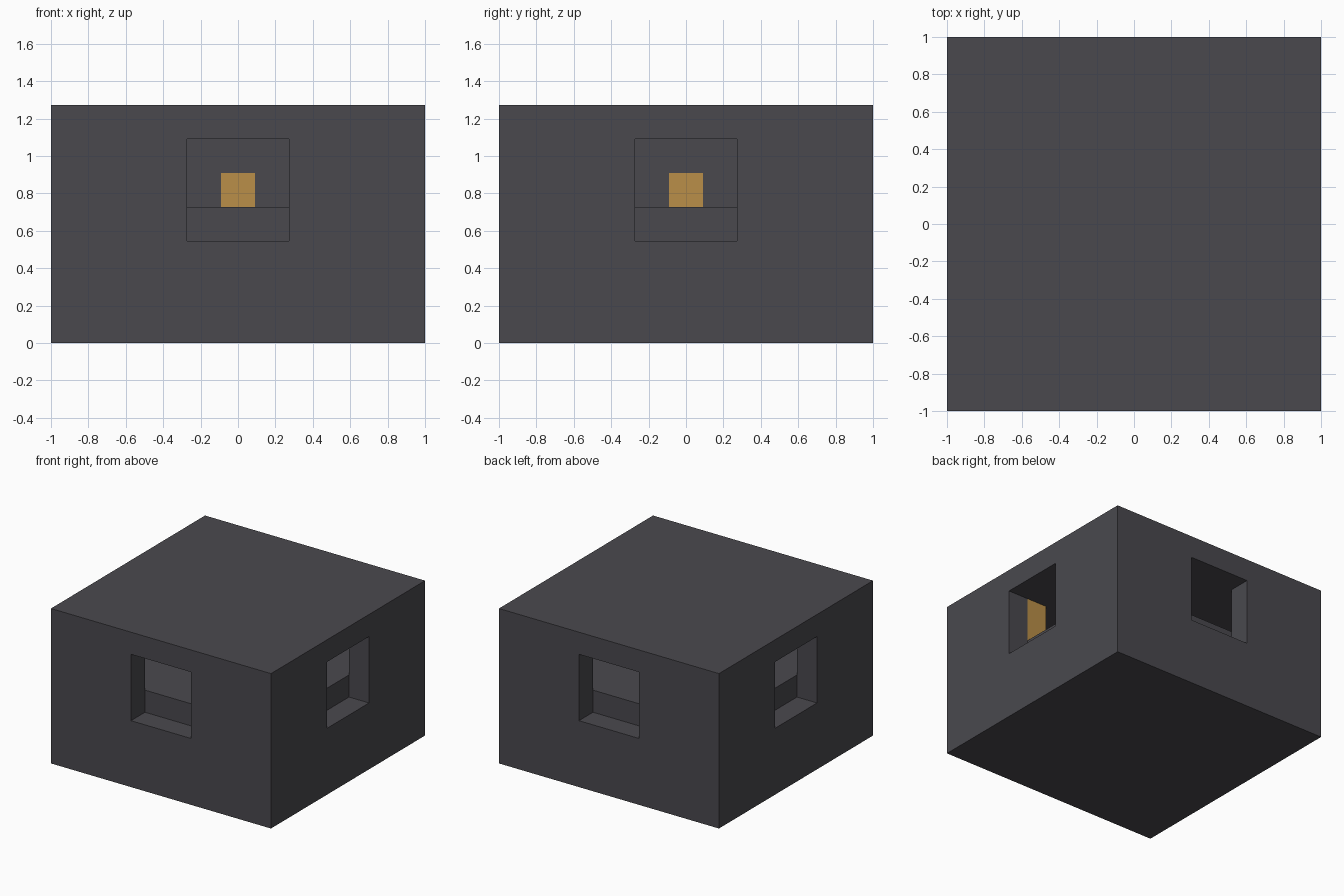
import bpy
import bmesh
from math import pi
from mathutils import Matrix, Vector

U = 2 / 11  # one building block

if "Cube" in bpy.data.objects:
    bpy.data.objects.remove(bpy.data.objects["Cube"], do_unlink=True)


def material(name, color):
    mat = bpy.data.materials.new(name)
    mat.use_nodes = True
    mat.diffuse_color = (*color, 1)
    bsdf = next(n for n in mat.node_tree.nodes if n.type == "BSDF_PRINCIPLED")
    bsdf.inputs["Base Color"].default_value = (*color, 1)
    return mat


stone = material("dark_stone", (0.068, 0.066, 0.076))
gold = material("gold", (0.49, 0.275, 0.065))


def add_object(name, bm, mat):
    bmesh.ops.recalc_face_normals(bm, faces=bm.faces)
    mesh = bpy.data.meshes.new(name)
    bm.to_mesh(mesh)
    bm.free()
    mesh.materials.append(mat)
    obj = bpy.data.objects.new(name, mesh)
    bpy.context.collection.objects.link(obj)
    return obj


def box(name, center, size, mat):
    """Box with center and size given in blocks."""
    bm = bmesh.new()
    bmesh.ops.create_cube(bm, size=1)
    bmesh.ops.scale(bm, vec=Vector(size) * U, verts=bm.verts)
    bmesh.ops.translate(bm, vec=Vector(center) * U, verts=bm.verts)
    return add_object(name, bm, mat)


# Outer building mass
shell = box("building_shell", (0, 0, 3.5), (11, 11, 7), stone)

# Cutter: square room with a window arm on each side, extruded upward
quarter = [(4.5, -4.5), (4.5, -1.5), (6, -1.5), (6, 1.5), (4.5, 1.5)]
bm = bmesh.new()
outline = []
for turn in range(4):
    spin = Matrix.Rotation(turn * pi / 2, 3, "Z")
    outline += [bm.verts.new(spin @ Vector((x, y, 3)) * U) for x, y in quarter]
plan = bm.faces.new(outline)
raised = bmesh.ops.extrude_face_region(bm, geom=[plan], use_keep_orig=True)
top = [v for v in raised["geom"] if isinstance(v, bmesh.types.BMVert)]
bmesh.ops.translate(bm, vec=(0, 0, 3 * U), verts=top)
cutter = add_object("room_cutter", bm, stone)
cutter.hide_render = True

# Apply the cut, then discard the cutter
cut = shell.modifiers.new("room_and_windows", "BOOLEAN")
cut.operation = "DIFFERENCE"
cut.solver = "EXACT"
cut.object = cutter
bpy.context.view_layer.update()
graph = bpy.context.evaluated_depsgraph_get()
carved = bpy.data.meshes.new_from_object(shell.evaluated_get(graph))
shell.modifiers.clear()
shell.data = carved
bpy.data.objects.remove(cutter, do_unlink=True)

# Raised floor and central core
box("raised_floor", (0, 0, 3.5), (9, 9, 1), stone)
box("central_core", (0, 0, 5), (3, 3, 2), stone)

# Gold panel on each side of the core
for turn, side in enumerate(("right", "back", "left", "front")):
    panel = box("gold_panel_" + side, (1.5, 0, 4.5), (0.04, 1, 1), gold)
    panel.data.transform(Matrix.Rotation(turn * pi / 2, 4, "Z"))

# Gold post standing inside, next to one window
box("gold_post", (4, -2, 5), (1, 1, 2), gold)
